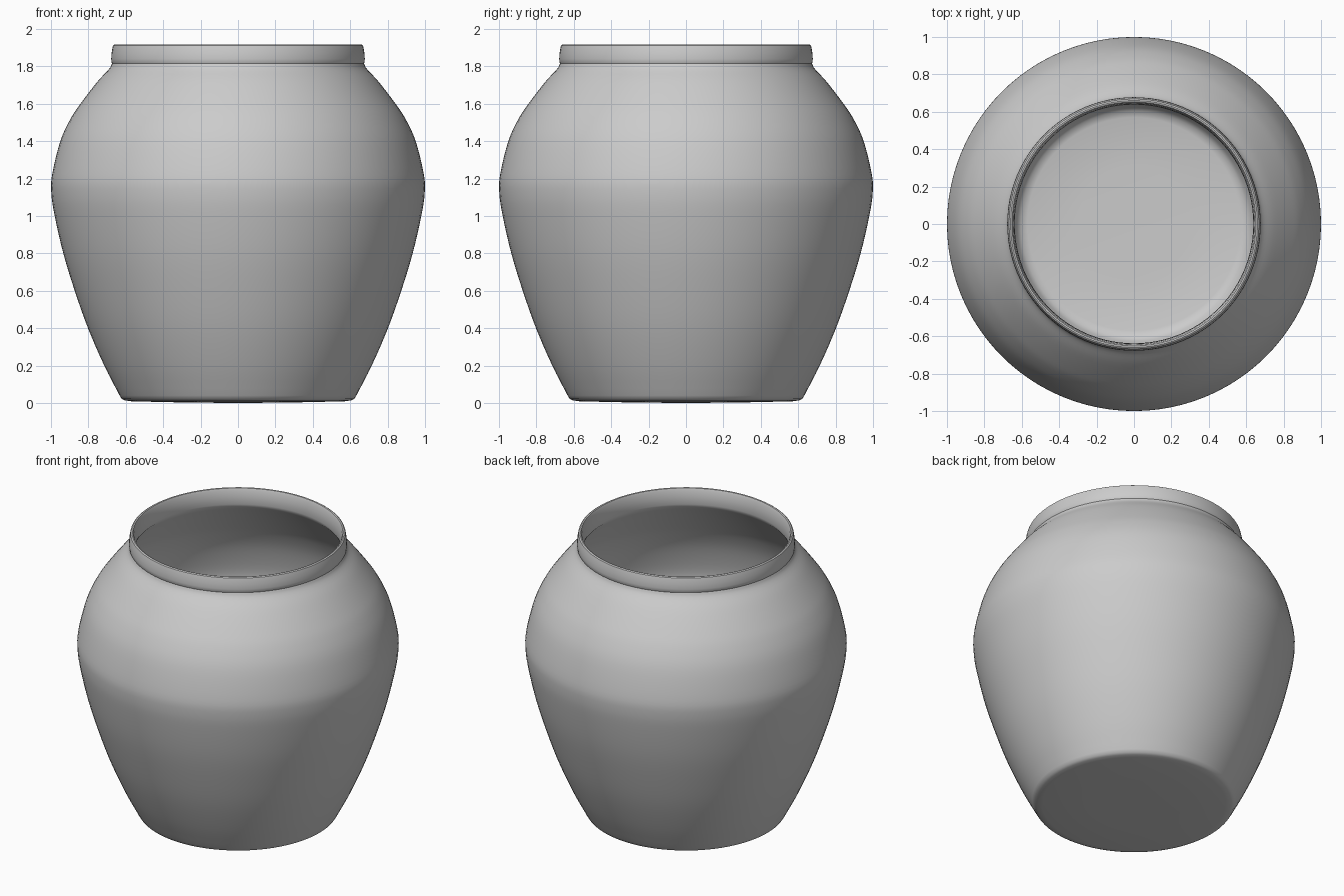
import bpy, bmesh, math
from mathutils import Vector

if "Cube" in bpy.data.objects:
    bpy.data.objects.remove(bpy.data.objects["Cube"])

SEGMENTS = 96


def smooth_path(points, steps=4):
    """Catmull-Rom curve through (radius, height) points."""
    p = [Vector(q) for q in points]
    p = [2 * p[0] - p[1]] + p + [2 * p[-1] - p[-2]]
    path = []
    for a, b, c, d in zip(p, p[1:], p[2:], p[3:]):
        for i in range(steps):
            t = i / steps
            path.append(0.5 * (2 * b + (c - a) * t + (2 * a - 5 * b + 4 * c - d) * t ** 2
                               + (3 * b - a - 3 * c + d) * t ** 3))
    return path + [p[-2]]


def lathe(name, profile):
    """Spin a (radius, height) profile around the z axis."""
    bm = bmesh.new()
    verts = [bm.verts.new((r, 0, z)) for r, z in profile]
    edges = [bm.edges.new(pair) for pair in zip(verts, verts[1:])]
    bmesh.ops.spin(bm, geom=verts + edges, cent=(0, 0, 0), axis=(0, 0, 1),
                   angle=math.tau, steps=SEGMENTS, use_merge=True)
    bmesh.ops.remove_doubles(bm, verts=bm.verts, dist=1e-4)
    bmesh.ops.recalc_face_normals(bm, faces=bm.faces)
    mesh = bpy.data.meshes.new(name)
    bm.to_mesh(mesh)
    bm.free()
    obj = bpy.data.objects.new(name, mesh)
    bpy.context.collection.objects.link(obj)
    bpy.context.view_layer.objects.active = obj
    obj.select_set(True)
    bpy.ops.object.shade_smooth_by_angle(angle=math.radians(40))
    obj.select_set(False)
    return obj


# Underside and rounded foot
foot = [(0, 0), (0.3, 0.003), (0.57, 0.009), (0.605, 0.014), (0.622, 0.022)]

# Outer belly from foot to neck
belly = smooth_path([(0.633, 0.04), (0.715, 0.2), (0.802, 0.4), (0.873, 0.6),
                     (0.934, 0.8), (0.98, 1.0), (0.998, 1.12), (0.994, 1.22),
                     (0.95, 1.4), (0.895, 1.52), (0.835, 1.61), (0.75, 1.72),
                     (0.69, 1.785), (0.674, 1.815)])

# Rolled collar, over the lip and down to the inner neck edge
collar = [(0.676, 1.818), (0.678, 1.84), (0.676, 1.87), (0.671, 1.9),
          (0.668, 1.912), (0.66, 1.917), (0.652, 1.915), (0.646, 1.9),
          (0.641, 1.86), (0.638, 1.81)]

# Inner wall and floor
inside = smooth_path([(0.645, 1.79), (0.72, 1.7), (0.805, 1.59), (0.865, 1.5),
                      (0.92, 1.38), (0.962, 1.22), (0.966, 1.12), (0.948, 1.0),
                      (0.902, 0.8), (0.841, 0.6), (0.77, 0.4), (0.683, 0.2),
                      (0.625, 0.08)])
floor = [(0.605, 0.055), (0.57, 0.045), (0.3, 0.038), (0, 0.035)]

lathe("jar", foot + [tuple(p) for p in belly] + collar
      + [tuple(p) for p in inside] + floor)
